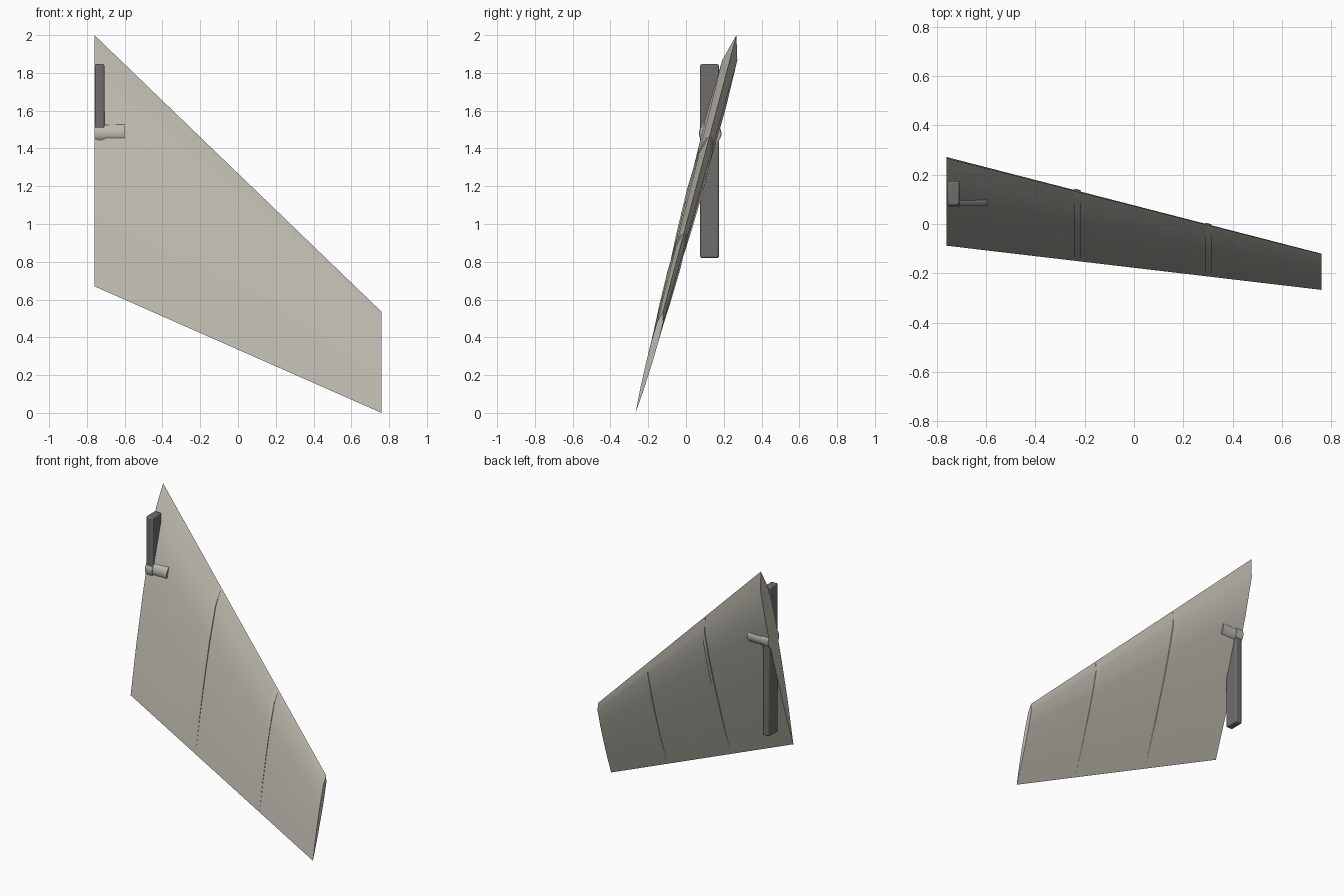
import bpy, bmesh, math
from mathutils import Vector

cube = bpy.data.objects.get("Cube")
if cube:
    bpy.data.objects.remove(cube, do_unlink=True)


def material(name, rgb):
    m = bpy.data.materials.new(name)
    m.use_nodes = True
    col = (*rgb, 1)
    m.diffuse_color = col
    bsdf = m.node_tree.nodes["Principled BSDF"]
    bsdf.inputs["Base Color"].default_value = col
    bsdf.inputs["Roughness"].default_value = 0.7
    return m


warm_grey = material("warm_grey_skin", (0.51, 0.49, 0.43))
dark_grey = material("dark_grey_metal", (0.16, 0.155, 0.15))
pale_grey = material("pale_grey_metal", (0.50, 0.49, 0.45))

# Planform corners: leading and trailing edge at both ends
ROOT_X, TIP_X = -0.76, 0.76
ROOT_LE, TIP_LE = Vector((ROOT_X, 0.267, 2.0)), Vector((TIP_X, -0.122, 0.535))
ROOT_TE, TIP_TE = Vector((ROOT_X, -0.088, 0.67)), Vector((TIP_X, -0.267, 0.0))
# Symmetric section: chord fraction and half thickness at the root
PROFILE = [(0.1, 0.040), (0.3, 0.047), (0.5, 0.041), (0.75, 0.026)]


def section(x, thick=1.0):
    f = (x - ROOT_X) / (TIP_X - ROOT_X)
    le, te = ROOT_LE.lerp(TIP_LE, f), ROOT_TE.lerp(TIP_TE, f)
    s = thick * (le.z - te.z) / (ROOT_LE.z - ROOT_TE.z)
    front = [le.lerp(te, c) - Vector((0, h * s, 0)) for c, h in PROFILE]
    back = [le.lerp(te, c) + Vector((0, h * s, 0)) for c, h in PROFILE]
    return [le] + front + [te] + back[::-1]


def finish(ob, mat, angle=30):
    ob.data.materials.append(mat)
    bpy.ops.object.select_all(action='DESELECT')
    ob.select_set(True)
    bpy.context.view_layer.objects.active = ob
    bpy.ops.object.shade_smooth_by_angle(angle=math.radians(angle))


def loft(name, x0, x1, mat, thick=1.0):
    bm = bmesh.new()
    a, b = ([bm.verts.new(p) for p in section(x, thick)] for x in (x0, x1))
    n = len(a)
    for i in range(n):
        j = (i + 1) % n
        bm.faces.new((a[i], a[j], b[j], b[i]))
    bm.faces.new(a[::-1])
    bm.faces.new(b)
    bmesh.ops.recalc_face_normals(bm, faces=bm.faces)
    me = bpy.data.meshes.new(name)
    bm.to_mesh(me)
    bm.free()
    ob = bpy.data.objects.new(name, me)
    bpy.context.collection.objects.link(ob)
    finish(ob, mat)


def rod(name, x0, x1, radius, mat):
    bpy.ops.mesh.primitive_cylinder_add(
        vertices=24, radius=radius, depth=x1 - x0,
        location=((x0 + x1) / 2, 0.128, 1.48), rotation=(0, math.pi / 2, 0))
    ob = bpy.context.object
    ob.name = name
    finish(ob, mat)


# Swept fin with two thin raised ribs
loft("fin_skin", ROOT_X, TIP_X, warm_grey)
for name, x in (("inner_rib", -0.242), ("outer_rib", 0.29)):
    loft(name, x, x + 0.025, warm_grey, 1.18)

# Pivot pin and its collar
rod("pivot_pin", -0.72, -0.597, 0.056, pale_grey)
rod("pivot_collar", -0.76, -0.705, 0.06, pale_grey)

# Upright lever through the root
bpy.ops.mesh.primitive_cube_add(size=1, location=(-0.733, 0.125, 1.333))
lever = bpy.context.object
lever.name = "pivot_lever"
lever.scale = (0.05, 0.1, 1.026)
bpy.ops.object.transform_apply(location=False, rotation=False, scale=True)
bevel = lever.modifiers.new("edge_bevel", 'BEVEL')
bevel.width = 0.008
bevel.segments = 2
finish(lever, dark_grey)
